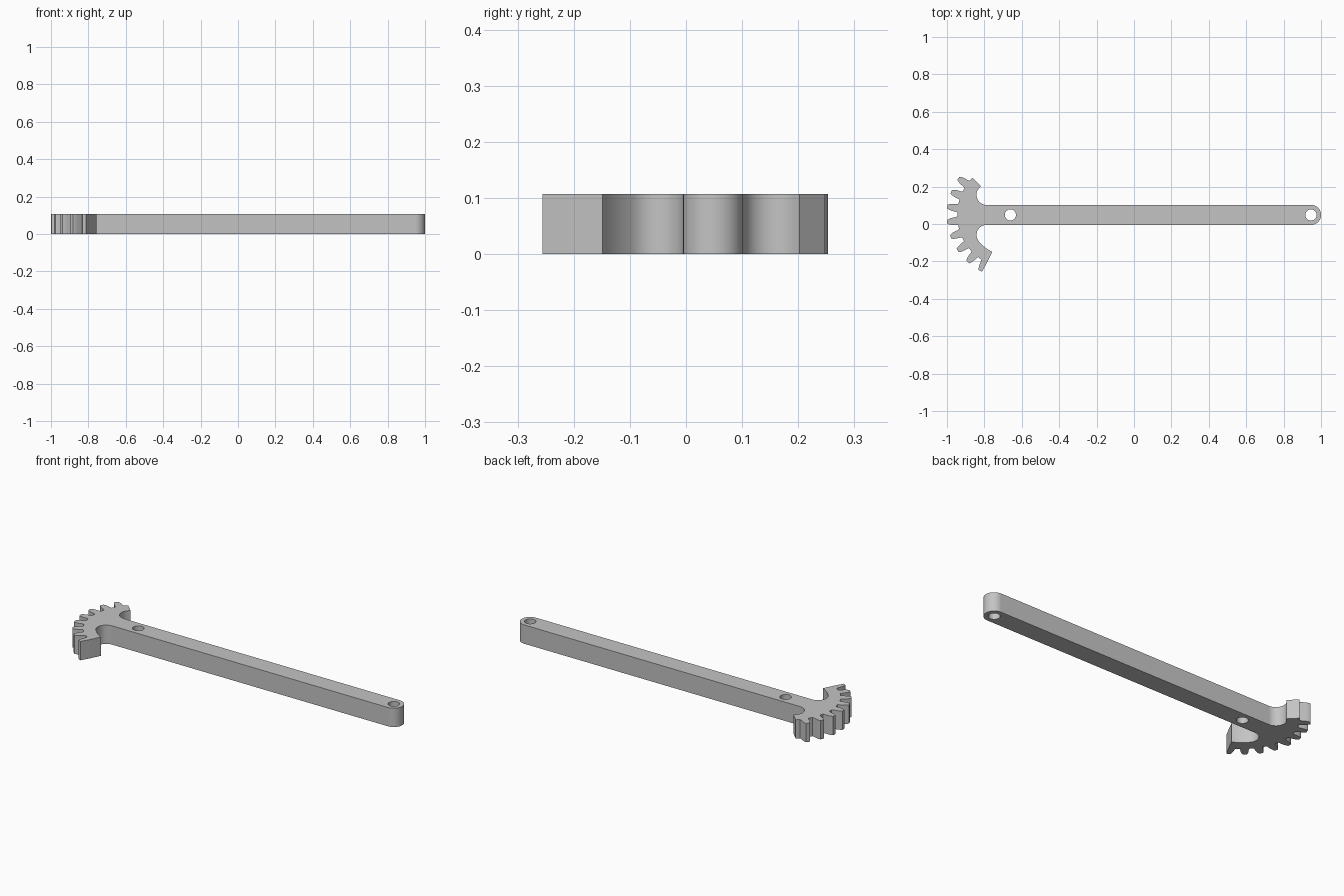
import bpy
import bmesh
from math import sin, cos, radians, degrees, asin, sqrt

cube = bpy.data.objects.get("Cube")
if cube:
    bpy.data.objects.remove(cube, do_unlink=True)

HEIGHT = 0.107
PIVOT_X, END_X, AXIS_Y = -0.661, 0.9465, 0.0485
HALF = 0.0535                 # half width of the arm, also the fillet radius
HOLE = 0.03
INNER, ROOT, PITCH, TIP = 0.22, 0.284, 0.316, 0.34
STEP = 360 / 26               # angle between teeth
FIRST_TOOTH, TEETH = 144.8, 8
START, STOP = 135.5, 243.9    # ends of the toothed sector


def polar(r, deg, cx=PIVOT_X, cy=AXIS_Y):
    return (cx + r * cos(radians(deg)), cy + r * sin(radians(deg)))


def arc(r, a, b, n, cx=PIVOT_X, cy=AXIS_Y):
    return [polar(r, a + (b - a) * i / n, cx, cy) for i in range(n + 1)]


# Toothed outer edge, from the back end of the sector to the front end
flank = [(ROOT, 4.7), (0.292, 4.2), (PITCH, 3.4), (0.33, 2.6), (TIP, 1.7)]
outline = [polar(ROOT, START)]
for k in range(TEETH):
    mid = FIRST_TOOTH + k * STEP
    outline += [polar(r, mid - a) for r, a in flank]
    outline += [polar(r, min(mid + a, STOP)) for r, a in reversed(flank)
                if mid + a < STOP]
outline.append(polar(ROOT, STOP))

# Inner edge of the sector, blended into the arm by round fillets
reach = INNER - HALF
blend = degrees(asin(2 * HALF / reach))
fillet_x = PIVOT_X - sqrt(reach ** 2 - (2 * HALF) ** 2)
low, high = AXIS_Y - 2 * HALF, AXIS_Y + 2 * HALF
outline += arc(INNER, STOP, 180 + blend, 10)
outline += arc(HALF, 180 + blend, 90, 14, fillet_x, low)[1:]
outline += arc(HALF, -90, 90, 28, END_X)
outline += arc(HALF, 270, 180 - blend, 14, fillet_x, high)
outline += arc(INNER, 180 - blend, START, 6)[1:]

# Filled profile with the two pin holes, extruded to the full height
curve = bpy.data.curves.new("gear_arm_profile", 'CURVE')
curve.dimensions = '2D'
curve.fill_mode = 'BOTH'
curve.extrude = HEIGHT / 2
loops = [outline] + [arc(HOLE, 0, 360, 32, x)[:-1] for x in (PIVOT_X, END_X)]
for points in loops:
    spline = curve.splines.new('POLY')
    spline.points.add(len(points) - 1)
    for p, (x, y) in zip(spline.points, points):
        p.co = (x, y, HEIGHT / 2, 1)
    spline.use_cyclic_u = True
profile = bpy.data.objects.new("gear_arm_profile", curve)
bpy.context.collection.objects.link(profile)
bpy.context.view_layer.update()

# Solid mesh made from the profile
mesh = bpy.data.meshes.new_from_object(
    profile.evaluated_get(bpy.context.evaluated_depsgraph_get()))
bpy.data.objects.remove(profile, do_unlink=True)
bm = bmesh.new()
bm.from_mesh(mesh)
bmesh.ops.remove_doubles(bm, verts=bm.verts, dist=0.0002)
bmesh.ops.recalc_face_normals(bm, faces=bm.faces)
base = min(v.co.z for v in bm.verts)
bmesh.ops.translate(bm, verts=bm.verts, vec=(0, 0, -base))
bm.to_mesh(mesh)
bm.free()
arm = bpy.data.objects.new("gear_arm", mesh)
bpy.context.collection.objects.link(arm)

# Plain grey finish
grey = bpy.data.materials.new("grey")
grey.use_nodes = True
colour = (0.55, 0.55, 0.55, 1)
grey.diffuse_color = colour
grey.node_tree.nodes["Principled BSDF"].inputs["Base Color"].default_value = colour
mesh.materials.clear()
mesh.materials.append(grey)

bpy.ops.object.select_all(action='DESELECT')
arm.select_set(True)
bpy.context.view_layer.objects.active = arm
bpy.ops.object.shade_smooth_by_angle(angle=radians(30))
